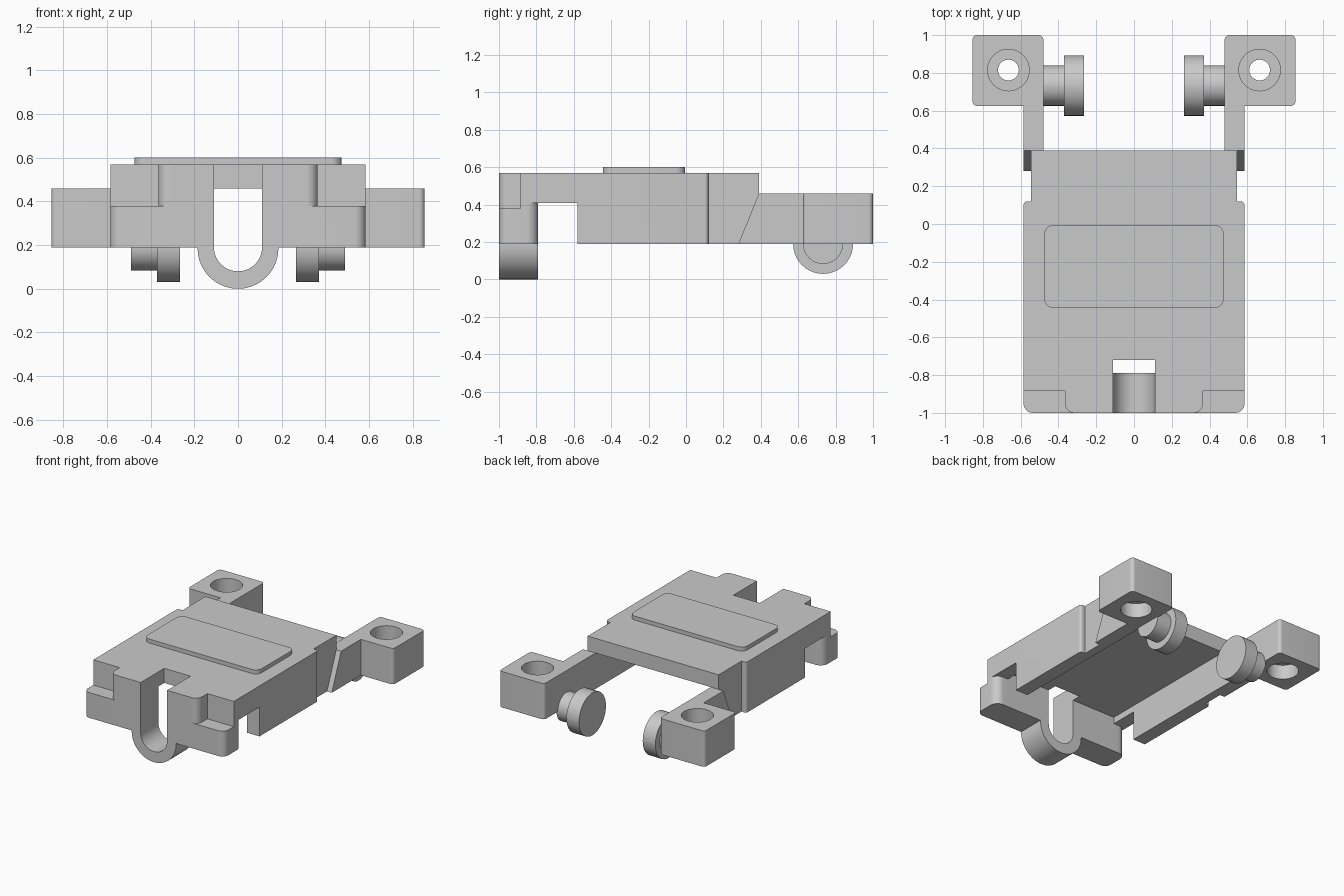
import bpy
import bmesh
from math import sin, tan
from mathutils import Vector

old = bpy.data.objects.get("Cube")
if old:
    bpy.data.objects.remove(old, do_unlink=True)

GREY = (0.59, 0.59, 0.59, 1)
grey = bpy.data.materials.new("plain_grey")
grey.use_nodes = True
grey.diffuse_color = GREY
grey.node_tree.nodes["Principled BSDF"].inputs["Base Color"].default_value = GREY


def rounded(points, steps=10):
    """Outline whose corners may carry a radius as third value."""
    out = []
    for i, (x, y, *r) in enumerate(points):
        p = Vector((x, y))
        if not r:
            out.append(p)
            continue
        a = (Vector(points[i - 1][:2]) - p).normalized()
        b = (Vector(points[(i + 1) % len(points)][:2]) - p).normalized()
        half = a.angle(b) / 2
        t = r[0] / tan(half)
        c = p + (a + b).normalized() * r[0] / sin(half)
        v, w = (p + a * t - c).normalized(), (p + b * t - c).normalized()
        out += [c + v.slerp(w, k / steps) * r[0] for k in range(steps + 1)]
    return out


def prism(name, points, lo, hi, axis="Z", side=1):
    """Extrude an outline along an axis; side=-1 mirrors it in x."""
    place = {"Z": lambda u, v, w: (u * side, v, w),
             "Y": lambda u, v, w: (u * side, w, v),
             "X": lambda u, v, w: (w * side, u, v)}[axis]
    bm = bmesh.new()
    face = bm.faces.new([bm.verts.new(place(p.x, p.y, lo)) for p in rounded(points)])
    ext = bmesh.ops.extrude_face_region(bm, geom=[face])["geom"]
    shift = Vector(place(0, 0, hi - lo))
    bmesh.ops.translate(bm, vec=shift, verts=[g for g in ext if isinstance(g, bmesh.types.BMVert)])
    # Extruding keeps the start face, so the solid is already closed
    bmesh.ops.recalc_face_normals(bm, faces=bm.faces)
    mesh = bpy.data.meshes.new(name)
    bm.to_mesh(mesh)
    bm.free()
    mesh.materials.append(grey)
    ob = bpy.data.objects.new(name, mesh)
    bpy.context.collection.objects.link(ob)
    return ob


def box(x0, x1, y0, y1, r=None):
    tail = (r,) if r else ()
    return [(x, y) + tail for x, y in ((x0, y0), (x1, y0), (x1, y1), (x0, y1))]


def disc(u, v, r):
    return box(u - r, u + r, v - r, v + r, r * 0.999)


def combine(ob, other, operation="DIFFERENCE"):
    mod = ob.modifiers.new("join", "BOOLEAN")
    mod.operation, mod.solver, mod.object = operation, "EXACT", other
    bpy.context.view_layer.objects.active = ob
    bpy.ops.object.modifier_apply(modifier=mod.name)
    bpy.data.objects.remove(other, do_unlink=True)


W, LOW, TOP, DECK = 0.585, 0.19, 0.57, 0.46

# Main body, narrower behind the shoulders
half = [(W, -1, 0.05), (W, 0.12, 0.02), (0.545, 0.12), (0.545, 0.39)]
body = prism("body", half + [(-p[0], *p[1:]) for p in reversed(half)], LOW, TOP)

# Hollow underside, open to the rear
combine(body, prism("cavity", box(-0.48, 0.48, -0.79, 0.5), 0, DECK))

for s in (1, -1):
    # Side gap behind the rounded front block
    combine(body, prism("gap", [(0.3, -0.58), (0.7, -0.58), (0.7, -0.87), (W, -0.87),
                                (W, -0.79, 0.06), (0.3, -0.79)], 0, 0.41, side=s))
    # Stepped front corner
    combine(body, prism("step", [(0.7, -0.885), (0.365, -0.885), (0.365, -1, 0.05),
                                 (0.3, -1), (0.3, -1.1), (0.7, -1.1)], 0.38, 0.7, side=s))

# Hanging front loop and its slot
combine(body, prism("loop", [(-0.185, 0, 0.1845), (0.185, 0, 0.1845), (0.185, 0.3), (-0.185, 0.3)],
                    -1, -0.79, "Y"), "UNION")
combine(body, prism("slot", [(-0.11, 0.08, 0.1095), (0.11, 0.08, 0.1095), (0.11, 0.7), (-0.11, 0.7)],
                    -1.1, -0.72, "Y"))

parts = [body]
for s, side in ((1, "left"), (-1, "right")):
    # Rear arm with a mounting block
    arm = prism("rear_arm", [(0.48, 0.2), (W, 0.2), (W, 0.625), (0.855, 0.625, 0.025),
                             (0.855, 1, 0.025), (0.48, 1, 0.025)], LOW, DECK, side=s)
    combine(arm, prism("slant", [(0.1, 0.1), (0.243, 0.1), (0.447, 0.6), (0.1, 0.6)],
                       0.3, 0.7, "X", s))
    # Screw hole, wide at both ends
    for r, lo, hi in ((0.055, 0, 1), (0.11, 0.35, 1), (0.11, 0, 0.3)):
        combine(arm, prism("hole", disc(0.665, 0.815, r), lo, hi, side=s))
    combine(body, arm, "UNION")
    # Inward peg with flange
    parts.append(prism(side + "_peg", disc(0.733, LOW, 0.107), 0.36, 0.49, "X", s))
    parts.append(prism(side + "_flange", disc(0.733, LOW, 0.16), 0.265, 0.37, "X", s))

# Raised pad on the deck
parts.append(prism("top_pad", box(-0.475, 0.475, -0.445, -0.005, 0.05), TOP - 0.01, 0.6))

bpy.ops.object.select_all(action="DESELECT")
for ob in parts:
    ob.select_set(True)
bpy.context.view_layer.objects.active = body
bpy.ops.object.shade_smooth_by_angle(angle=0.5)
